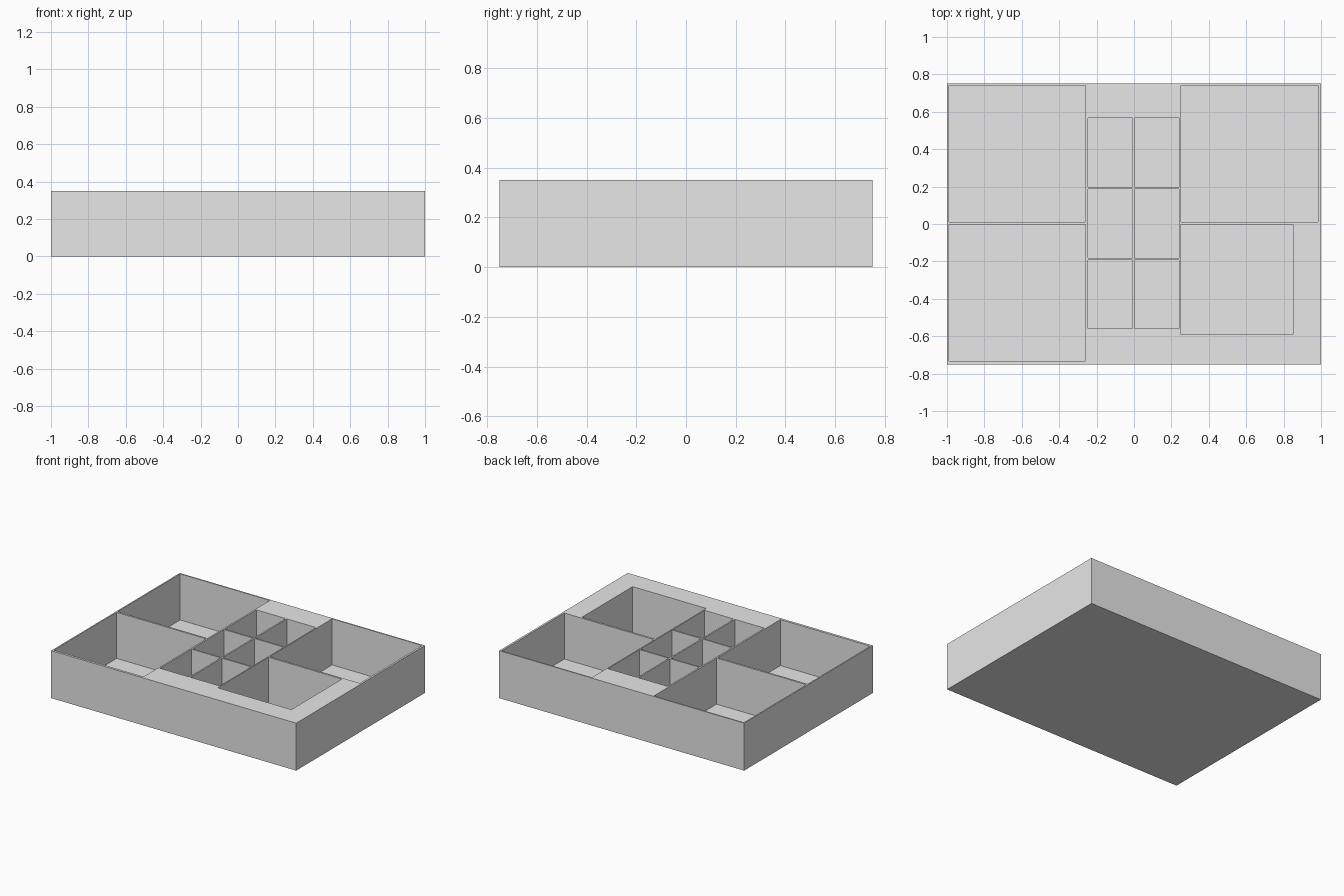
import bpy
import bmesh
from mathutils import Matrix, Vector

if "Cube" in bpy.data.objects:
    bpy.data.objects.remove(bpy.data.objects["Cube"], do_unlink=True)

HEIGHT = 0.35
FLOOR = 0.01

grey = bpy.data.materials.new("light_grey")
grey.use_nodes = True
grey.diffuse_color = (0.8, 0.8, 0.8, 1)
grey.node_tree.nodes["Principled BSDF"].inputs["Base Color"].default_value = (0.8, 0.8, 0.8, 1)


def add_box(bm, x0, x1, y0, y1, z0, z1):
    centre = Vector((x0 + x1, y0 + y1, z0 + z1)) / 2
    size = Matrix.Diagonal((x1 - x0, y1 - y0, z1 - z0, 1))
    bmesh.ops.create_cube(bm, size=1, matrix=Matrix.Translation(centre) @ size)


def make_object(name, boxes):
    bm = bmesh.new()
    for box in boxes:
        add_box(bm, *box)
    mesh = bpy.data.meshes.new(name)
    bm.to_mesh(mesh)
    bm.free()
    mesh.materials.append(grey)
    obj = bpy.data.objects.new(name, mesh)
    bpy.context.collection.objects.link(obj)
    return obj


# Large corner compartments: x range, y range
pockets = [
    (-0.99, -0.258, 0.012, 0.74),
    (0.25, 0.985, 0.012, 0.74),
    (-0.99, -0.258, -0.732, -0.002),
    (0.25, 0.85, -0.592, -0.002),
]

# Small middle compartments, two columns of three
for x in (-0.246, 0.003):
    for row in range(3):
        y = -0.56 + row * 0.379
        pockets.append((x, x + 0.238, y, y + 0.368))

# Solid tray with the compartments cut out
tray = make_object("organiser_tray", [(-1, 1, -0.75, 0.75, 0, HEIGHT)])
cutter = make_object("compartment_cutter", [p + (FLOOR, HEIGHT + 0.1) for p in pockets])
cutter.hide_render = True

cut = tray.modifiers.new("compartments", "BOOLEAN")
cut.operation = "DIFFERENCE"
cut.solver = "EXACT"
cut.object = cutter

bpy.context.view_layer.objects.active = tray
tray.select_set(True)
bpy.ops.object.modifier_apply(modifier=cut.name)
bpy.data.objects.remove(cutter, do_unlink=True)
